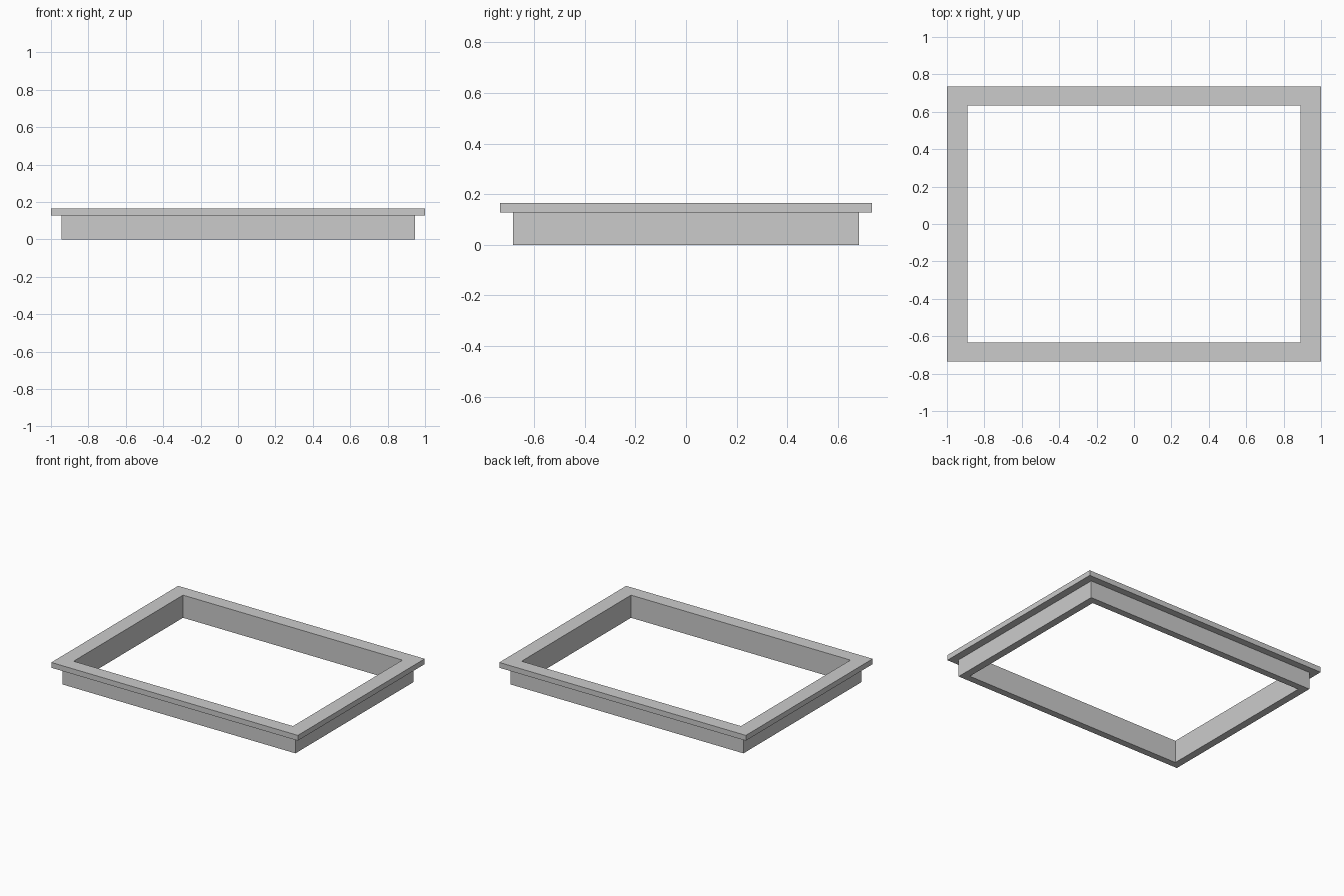
import bpy
import bmesh

cube = bpy.data.objects.get("Cube")
if cube:
    bpy.data.objects.remove(cube, do_unlink=True)

# Plain grey material
grey = bpy.data.materials.new("plain_grey")
grey.use_nodes = True
colour = (0.6, 0.6, 0.6, 1)
grey.diffuse_color = colour
grey.node_tree.nodes["Principled BSDF"].inputs["Base Color"].default_value = colour

# Half extents of the lip, the skirt and the opening, and the heights
LIP, SKIRT, OPENING = (1.0, 0.735), (0.945, 0.684), (0.89, 0.634)
STEP, TOP = 0.127, 0.166

# L-shaped section, swept round the four corners
section = [(OPENING, 0), (SKIRT, 0), (SKIRT, STEP), (LIP, STEP), (LIP, TOP), (OPENING, TOP)]
corners = [(-1, -1), (1, -1), (1, 1), (-1, 1)]

bm = bmesh.new()
rings = [[bm.verts.new((sx * half[0], sy * half[1], z)) for half, z in section]
         for sx, sy in corners]
for i, ring in enumerate(rings):
    after = rings[(i + 1) % len(rings)]
    for j in range(len(section)):
        k = (j + 1) % len(section)
        bm.faces.new((ring[j], after[j], after[k], ring[k]))
bmesh.ops.recalc_face_normals(bm, faces=bm.faces)

mesh = bpy.data.meshes.new("lipped_frame")
bm.to_mesh(mesh)
bm.free()
mesh.materials.append(grey)
frame = bpy.data.objects.new("lipped_frame", mesh)
bpy.context.collection.objects.link(frame)
